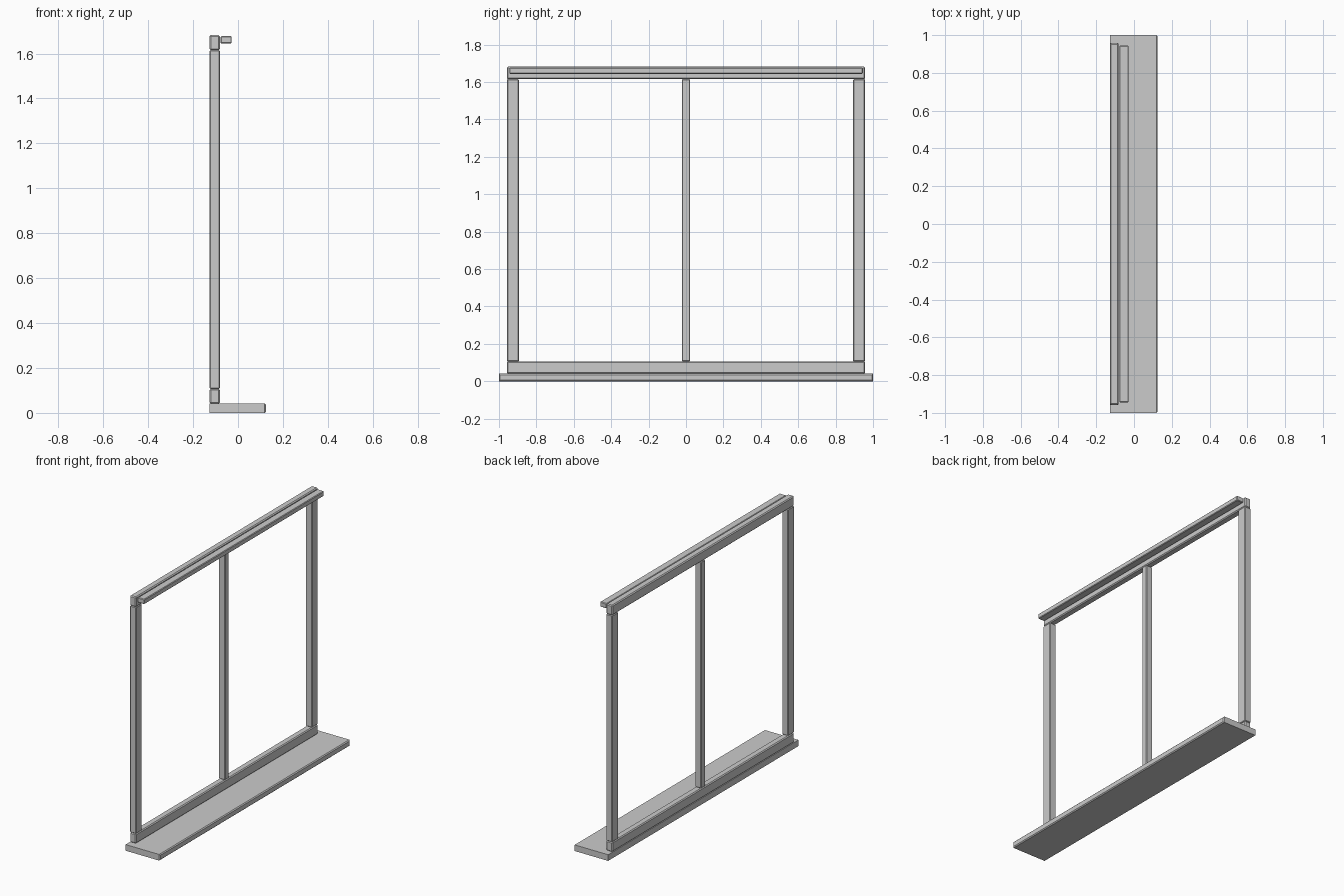
import bpy, bmesh
from mathutils import Vector

cube = bpy.data.objects.get("Cube")
if cube:
    bpy.data.objects.remove(cube, do_unlink=True)

paint = bpy.data.materials.new("light grey paint")
paint.use_nodes = True
colour = (0.6, 0.6, 0.6, 1)
paint.diffuse_color = colour
paint.node_tree.nodes["Principled BSDF"].inputs["Base Color"].default_value = colour


def beam(name, low, high, bevel=0.006, front_only=False):
    """Box between two corners with chamfered edges."""
    low, high = Vector(low), Vector(high)
    bm = bmesh.new()
    bmesh.ops.create_cube(bm, size=1)
    for v in bm.verts:
        v.co = Vector(a * b for a, b in zip(v.co, high - low)) + (low + high) / 2
    edges = [e for e in bm.edges
             if not front_only or all(v.co.x > high.x - 0.001 for v in e.verts)]
    bmesh.ops.bevel(bm, geom=edges, offset=bevel, segments=1, affect='EDGES')
    mesh = bpy.data.meshes.new(name)
    bm.to_mesh(mesh)
    bm.free()
    mesh.materials.append(paint)
    obj = bpy.data.objects.new(name, mesh)
    bpy.context.collection.objects.link(obj)


# Frame depth, half width and rail heights
back, front = -0.127, -0.081
half = 0.957
rail_low, rail_high = 0.107, 1.615

# Sill board, chamfered around its outer face only
beam("sill", (back, -1, 0), (0.125, 1, 0.041), front_only=True)

# Horizontal rails
beam("bottom_rail", (back, -half, 0.041), (front, half, rail_low))
beam("top_rail", (back, -half, rail_high), (front, half, 1.682))

# Side posts and centre mullion
for name, y, w in (("first_post", -0.925, 0.032), ("second_post", 0.925, 0.032),
                   ("mullion", 0, 0.022)):
    beam(name, (back, y - w, rail_low), (front, y + w, rail_high), 0.004)

# Slim bar in front of the top rail
beam("head_bar", (-0.078, -0.945, 1.644), (-0.028, 0.945, 1.677), 0.004)
